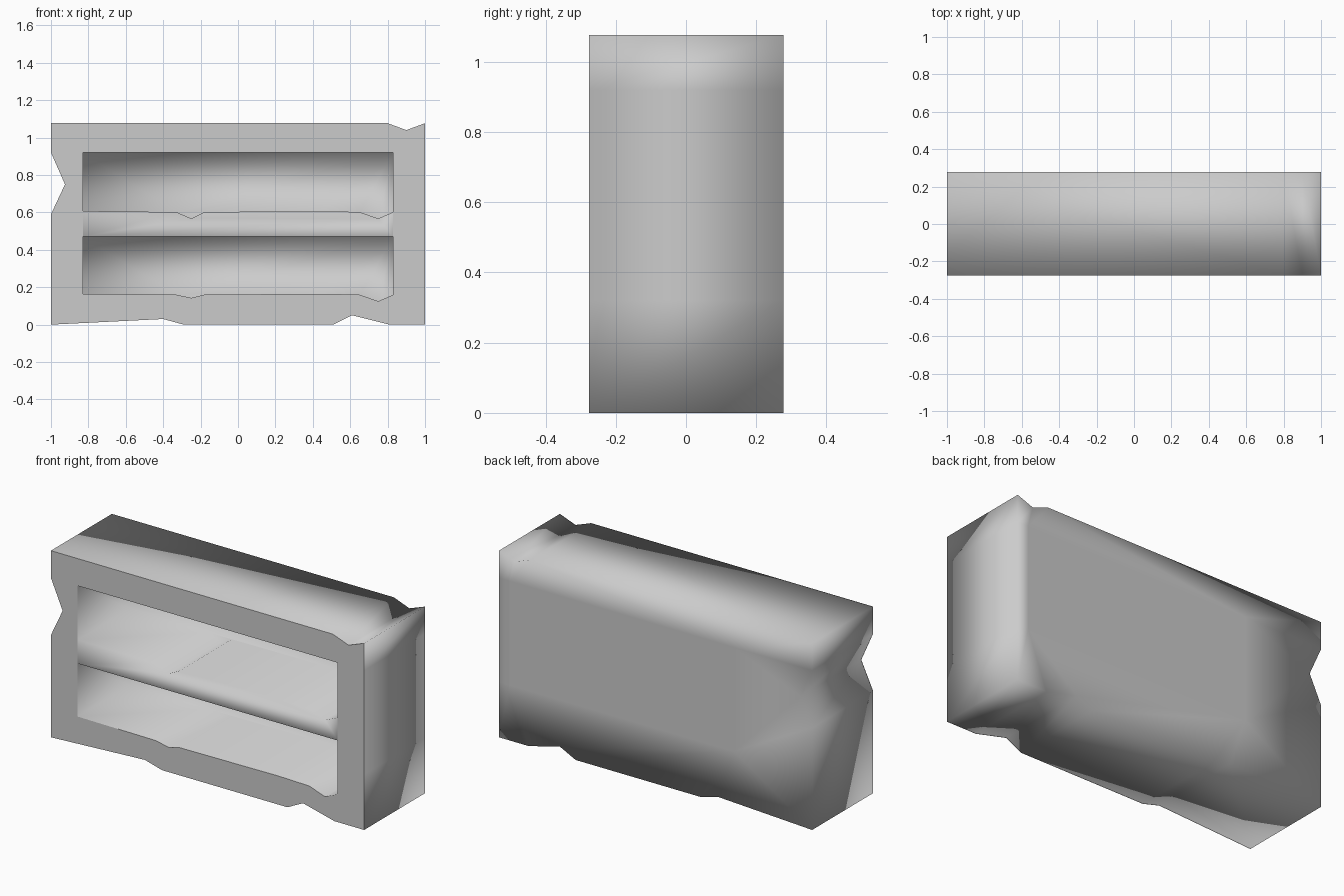
import bpy
import bmesh

cube = bpy.data.objects.get("Cube")
if cube:
    bpy.data.objects.remove(cube, do_unlink=True)

FRONT, BACK, CAVITY_BACK = -0.276, 0.278, 0.2
PLATE = -0.278
SIDE = 0.83

stone = bpy.data.materials.new("light_grey_stone")
stone.use_nodes = True
grey = (0.6, 0.6, 0.6, 1)
stone.diffuse_color = grey
stone.node_tree.nodes["Principled BSDF"].inputs["Base Color"].default_value = grey

# Chipped outer outline, as (x, z)
outline = [(-1, 0), (-0.4, 0.03), (-0.29, 0), (0.51, 0), (0.61, 0.05), (0.81, 0),
           (1, 0), (1, 0.32), (1, 0.92), (1, 1.077), (0.9, 1.04), (0.8, 1.077),
           (-1, 1.077), (-1, 0.92), (-0.925, 0.75), (-1, 0.59)]


def floor_line(z, chip):
    """Worn floor edge from left to right, dipping at two chips."""
    steps = [(-SIDE, 0.005), (-0.33, 0), (-0.25, -chip), (-0.18, 0),
             (0.45, 0.005), (0.65, 0), (0.75, -0.035), (SIDE, 0)]
    return [(x, z + dz) for x, dz in steps]


def ring(bm, points, y):
    return [bm.verts.new((x, y, z)) for x, z in points]


def pairs(verts):
    return list(zip(verts, verts[1:] + verts[:1]))


def bridge(bm, a, b):
    for (a0, a1), (b0, b1) in zip(pairs(a), pairs(b)):
        bm.faces.new((a0, a1, b1, b0))


def fill_between(bm, outer, inner, normal):
    """Flat fill between an outline and the loop inside it."""
    edges = []
    for a, b in pairs(outer) + pairs(inner):
        edges.append(bm.edges.get((a, b)) or bm.edges.new((a, b)))
    bmesh.ops.triangle_fill(bm, edges=edges, use_beauty=True, normal=normal)


def finish(bm, name, smooth):
    mesh = bpy.data.meshes.new(name)
    for face in bm.faces:
        face.smooth = smooth
    bm.to_mesh(mesh)
    bm.free()
    mesh.materials.append(stone)
    obj = bpy.data.objects.new(name, mesh)
    bpy.context.collection.objects.link(obj)
    return obj


upper_floor, lower_floor = floor_line(0.602, 0.035), floor_line(0.16, 0.017)
upper = upper_floor + [(SIDE, 0.92), (-SIDE, 0.92)]
lower = lower_floor + [(SIDE, 0.47), (-SIDE, 0.47)]

# Solid block: outer sides and back
bm = bmesh.new()
front_ring, back_ring = ring(bm, outline, FRONT), ring(bm, outline, BACK)
bridge(bm, front_ring, back_ring)
back_panel = ring(bm, [(-0.5, 0.32), (0.93, 0.32), (0.93, 0.92), (-0.5, 0.92)], BACK)
bm.faces.new(back_panel)
fill_between(bm, back_ring, back_panel, (0, 1, 0))

# Two recessed shelves
mouths = []
for points in (upper, lower):
    mouth, rear = ring(bm, points, FRONT), ring(bm, points, CAVITY_BACK)
    bridge(bm, mouth, rear)
    bm.faces.new(rear)
    mouths.append(mouth)
top_mouth, low_mouth = mouths

# Divider front, then the frame around the whole opening
bm.faces.new(top_mouth[:-2] + low_mouth[-2:])
opening = low_mouth[:-1] + top_mouth[-3:] + [top_mouth[0], low_mouth[-1]]
fill_between(bm, front_ring, opening, (0, -1, 0))
bmesh.ops.recalc_face_normals(bm, faces=bm.faces[:])
finish(bm, "shelf_block", True)

# Flat facing on the frame
bm = bmesh.new()
rim = ring(bm, outline, PLATE)
hole = ring(bm, lower[:-1] + upper[-3:] + [upper[0], lower[-1]], PLATE)
fill_between(bm, rim, hole, (0, -1, 0))
for face in bm.faces:
    face.normal_update()
    if face.normal.y > 0:
        face.normal_flip()
finish(bm, "front_frame", False)
